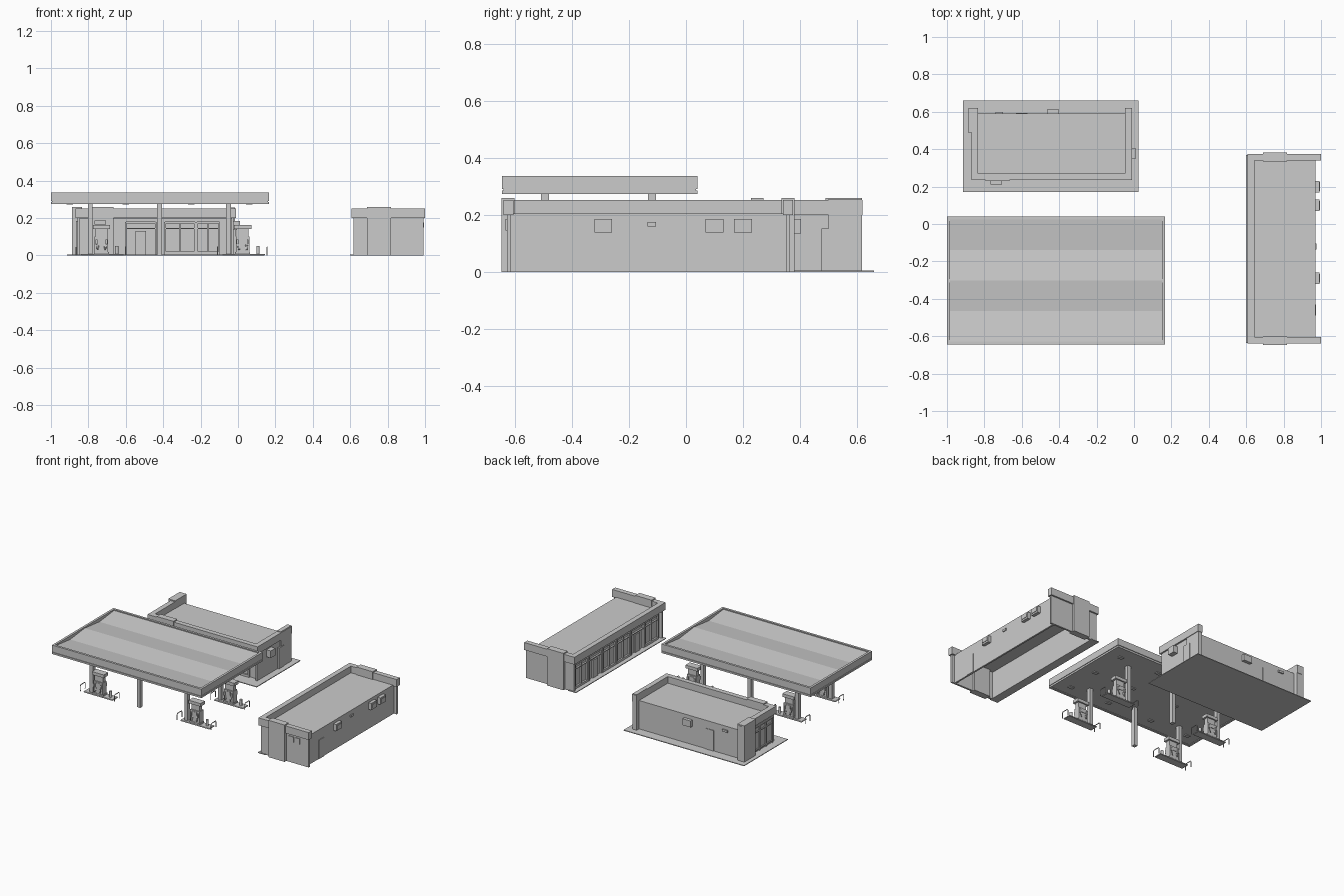
import bpy, bmesh, math

if "Cube" in bpy.data.objects:
    bpy.data.objects.remove(bpy.data.objects["Cube"], do_unlink=True)


def box(name, x, y, z):
    """Axis-aligned box from (min, max) pairs."""
    bm = bmesh.new()
    bmesh.ops.create_cube(bm, size=1)
    for v in bm.verts:
        v.co = [sum(r) / 2 + c * (r[1] - r[0]) for c, r in zip(v.co, (x, y, z))]
    mesh = bpy.data.meshes.new(name)
    bm.to_mesh(mesh)
    bm.free()
    ob = bpy.data.objects.new(name, mesh)
    bpy.context.collection.objects.link(ob)
    return ob


def around(c, half):
    return (c - half, c + half)


def tube(name, points, radius):
    cu = bpy.data.curves.new(name, 'CURVE')
    cu.dimensions = '3D'
    cu.bevel_depth = radius
    cu.bevel_resolution = 1
    cu.use_fill_caps = True
    sp = cu.splines.new('POLY')
    sp.points.add(len(points) - 1)
    for p, co in zip(sp.points, points):
        p.co = (*co, 1)
    ob = bpy.data.objects.new(name, cu)
    bpy.context.collection.objects.link(ob)


# Forecourt canopy: deck, raised rim and pleated roof
CX, CY, T = (-1, 0.165), (-0.645, 0.04), 0.016
box("canopy_deck", (CX[0] + 0.005, CX[1] - 0.005), (CY[0] + 0.005, CY[1] - 0.005), (0.278, 0.295))
for side, x, y in (("front", CX, (CY[0], CY[0] + T)), ("back", CX, (CY[1] - T, CY[1])),
                   ("right", (CX[0], CX[0] + T), CY), ("left", (CX[1] - T, CX[1]), CY)):
    box("canopy_fascia_" + side, x, y, (0.29, 0.337))
    box("canopy_lower_trim_" + side, x, y, (0.274, 0.286))

bm = bmesh.new()
y0, y1 = CY[0] + T, CY[1] - T
rows = []
for i in range(5):
    y = y0 + (y1 - y0) * i / 4
    z = 0.312 if i % 2 else 0.33
    rows.append([bm.verts.new((x, y, z)) for x in (CX[0] + T, CX[1] - T)])
for a, b in zip(rows, rows[1:]):
    bm.faces.new((a[0], a[1], b[1], b[0]))
mesh = bpy.data.meshes.new("canopy_roof")
bm.to_mesh(mesh)
bm.free()
bpy.context.collection.objects.link(bpy.data.objects.new("canopy_roof", mesh))

for x in (-0.9, -0.6, -0.25, 0.06):
    for y in (-0.55, -0.31, -0.06):
        box("canopy_light", around(x, 0.018), around(y, 0.012), (0.273, 0.28))


# Fuel islands with pump, bin and end hoops
def island(cx, cy):
    base = box("island_curb", (cx - 0.11, cx + 0.12), around(cy, 0.03), (0, 0.008))
    mod = base.modifiers.new("bevel", 'BEVEL')
    mod.width = 0.003
    box("pump_body", around(cx, 0.036), around(cy, 0.022), (0.008, 0.1))
    box("pump_plinth", around(cx, 0.04), around(cy, 0.025), (0.008, 0.018))
    box("pump_neck", around(cx, 0.032), around(cy, 0.014), (0.1, 0.142))
    box("pump_header", around(cx, 0.046), around(cy, 0.024), (0.14, 0.162))
    for s in (-1, 1):
        box("pump_screen", around(cx, 0.016), around(cy + s * 0.022, 0.003), (0.07, 0.092))
        for k in (-1, 1):
            x = cx + k * 0.027
            box("pump_nozzle", around(x, 0.005), around(cy + s * 0.025, 0.006), (0.06, 0.085))
            tube("pump_hose", [(x, cy + s * 0.026, 0.062), (x - k * 0.004, cy + s * 0.032, 0.03),
                               (x - k * 0.01, cy + s * 0.028, 0.03), (x - k * 0.012, cy + s * 0.02, 0.06)], 0.002)
    for x in (cx - 0.135, cx + 0.131):
        tube("island_hoop", [(x, cy - 0.027, 0), (x, cy - 0.027, 0.038), (x, cy - 0.021, 0.045),
                             (x, cy + 0.021, 0.045), (x, cy + 0.027, 0.038), (x, cy + 0.027, 0)], 0.003)
    bpy.ops.mesh.primitive_cylinder_add(vertices=12, radius=0.009, depth=0.042,
                                        location=(cx + 0.082, cy, 0.029))
    bpy.context.object.name = "island_bin"
    bpy.ops.object.shade_smooth_by_angle()


for cy in (-0.495, -0.12):
    for cx in (-0.79, -0.42, -0.05):
        box("canopy_column", around(cx, 0.013), around(cy, 0.014), (0, 0.28))
    for cx in (-0.73, 0.025):
        island(cx, cy)


# Flat-roofed building: u runs along the shopfront, v runs from front to back
def building(name, swap, u, v, bays, door_bays):
    def part(label, pu, pv, pz):
        return box(name + "_" + label, *((pv, pu) if swap else (pu, pv)), pz)

    back, face = v[1] - 0.03, v[0] + 0.035
    part("roof", (u[0] + 0.02, u[1] - 0.02), (v[0] + 0.02, back), (0.195, 0.205))
    part("back_wall", (u[0] + 0.02, u[1] - 0.02), (back - 0.012, back), (0, 0.203))
    part("front_wall", (u[0] + 0.02, u[1] - 0.02), (face, face + 0.012), (0, 0.203))
    part("front_fascia", u, (v[0], face), (0.2, 0.252))
    for end, a, b in (("a", u[0], u[0] + 0.035), ("b", u[1] - 0.035, u[1])):
        part("end_fascia_" + end, (a, b), v, (0.2, 0.252))
        part("end_wall_" + end, (a + 0.011, b - 0.011), (v[0] + 0.01, v[1] - 0.008), (0, 0.203))
    # Framed shopfront bays
    for i, (a, b) in enumerate(bays):
        f = (face - 0.012, face)
        for e in (a, b):
            part("bay_post", around(e, 0.005), f, (0, 0.18))
        part("bay_head", (a, b), f, (0.172, 0.182))
        part("bay_transom", (a, b), f, (0.142, 0.147))
        if i in door_bays:
            part("shop_door", around((a + b) / 2, 0.028), (face - 0.009, face), (0, 0.13))
        else:
            part("bay_mullion", around((a + b) / 2, 0.003), f, (0, 0.172))
            part("bay_sill", (a, b), f, (0, 0.02))
    return part


# Shop behind the forecourt
part = building("shop", False, (-0.87, -0.012), (0.235, 0.62),
                [(-0.6, -0.44), (-0.39, -0.23), (-0.22, -0.1)], (0,))
box("shop_pavement", (-0.915, 0.025), (0.172, 0.66), (0, 0.005))
part("front_pier", (-0.795, -0.665), (0.229, 0.272), (0, 0.26))
part("corner_pier", (-0.887, -0.833), (0.49, 0.617), (0, 0.26))
part("side_pier", (-0.047, -0.016), (0.5, 0.617), (0, 0.256))
part("front_sign_box", (-0.767, -0.705), (0.21, 0.23), (0.165, 0.187))
part("back_vent", (-0.465, -0.4), (0.588, 0.612), (0.135, 0.18))
part("back_lamp", (-0.74, -0.7), (0.588, 0.598), (0.165, 0.18))
part("back_door", (-0.63, -0.57), (0.588, 0.594), (0, 0.15))
part("side_vent", (-0.025, 0.01), (0.35, 0.403), (0.135, 0.185))
part("side_door", (-0.024, -0.012), (0.475, 0.532), (0, 0.152))
for y in (0.27, 0.34, 0.41, 0.48):
    part("side_window_post", (-0.866, -0.855), around(y, 0.005), (0, 0.18))
for z in (0.02, 0.145, 0.18):
    part("side_window_rail", (-0.866, -0.855), (0.27, 0.48), around(z, 0.004))

# Long annex on the left of the site
step = 0.94 / 6
part = building("annex", True, (-0.64, 0.375), (0.608, 1.0),
                [(-0.6 + i * step + 0.008, -0.6 + (i + 1) * step - 0.008) for i in range(6)], (1, 4))
box("annex_pavement", (0.6, 0.66), (-0.635, 0.37), (0, 0.005))
part("pier_front", (-0.648, -0.602), (0.69, 0.817), (0, 0.26))
part("pier_back", (0.335, 0.381), (0.69, 0.817), (0, 0.26))
part("side_door", (-0.49, -0.43), (0.965, 0.974), (0, 0.133))
for y in (0.2, 0.1, -0.29):
    part("window_box", around(y, 0.031), (0.965, 0.992), (0.138, 0.185))
    part("window_hood", around(y, 0.024), (0.965, 0.995), (0.15, 0.175))
part("wall_lamp", around(-0.12, 0.015), (0.965, 0.976), (0.16, 0.175))
for x in (0.857, 0.905):
    part("end_window", (-0.634, -0.622), around(x, 0.02), (0.145, 0.185))
